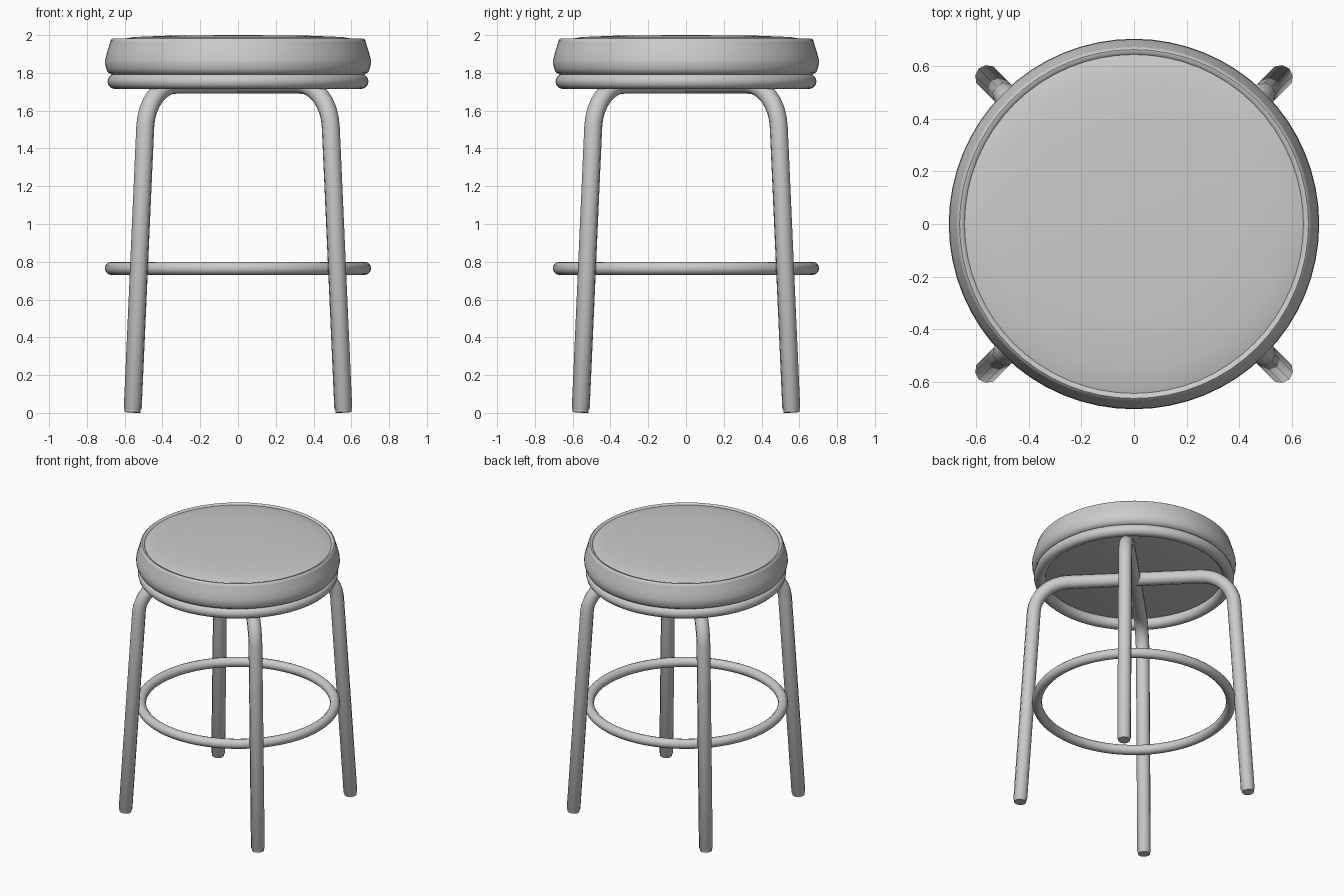
import bpy, bmesh
from math import sin, cos, pi, radians, atan2
from mathutils import Vector, Matrix

if "Cube" in bpy.data.objects:
    bpy.data.objects.remove(bpy.data.objects["Cube"])


def finish(obj, angle=40):
    bpy.ops.object.select_all(action='DESELECT')
    bpy.context.view_layer.objects.active = obj
    obj.select_set(True)
    bpy.ops.object.shade_smooth_by_angle(angle=radians(angle))
    return obj


def add_mesh(name, bm, angle=40):
    bmesh.ops.remove_doubles(bm, verts=bm.verts, dist=1e-5)
    bmesh.ops.recalc_face_normals(bm, faces=bm.faces)
    mesh = bpy.data.meshes.new(name)
    bm.to_mesh(mesh)
    bm.free()
    obj = bpy.data.objects.new(name, mesh)
    bpy.context.collection.objects.link(obj)
    return finish(obj, angle)


def lathe(name, profile, steps=64):
    bm = bmesh.new()
    vs = [bm.verts.new((r, 0, z)) for r, z in profile]
    es = [bm.edges.new(p) for p in zip(vs, vs[1:])]
    bmesh.ops.spin(bm, geom=vs + es, cent=(0, 0, 0), axis=(0, 0, 1),
                   angle=2 * pi, steps=steps)
    return add_mesh(name, bm)


def torus(name, major, minor, z):
    bpy.ops.mesh.primitive_torus_add(major_radius=major, minor_radius=minor,
                                     major_segments=64, minor_segments=12,
                                     location=(0, 0, z))
    bpy.context.object.name = name
    return finish(bpy.context.object)


def tube(name, path, heading, sides=10):
    # Sweep a round section along (radius, z, tube radius) points in one upright plane
    bm = bmesh.new()
    rings = []
    for i, (r, z, rad) in enumerate(path):
        a, b = path[max(i - 1, 0)], path[min(i + 1, len(path) - 1)]
        t = atan2(b[1] - a[1], b[0] - a[0])
        ring = []
        for k in range(sides):
            q = 2 * pi * k / sides
            u, v = rad * cos(q), rad * sin(q)
            ring.append(bm.verts.new((r - u * sin(t), v, z + u * cos(t))))
        rings.append(ring)
    for p, q in zip(rings, rings[1:]):
        for k in range(sides):
            n = (k + 1) % sides
            bm.faces.new((p[k], p[n], q[n], q[k]))
    bm.faces.new(rings[0])
    bm.faces.new(rings[-1])
    bm.transform(Matrix.Rotation(heading, 4, 'Z'))
    return add_mesh(name, bm, 50)


# Padded seat with a raised welt around the top edge
lathe("seat_cushion", [
    (0, 2.0), (0.35, 1.998), (0.55, 1.99), (0.625, 1.978), (0.645, 1.972),
    (0.652, 1.98), (0.664, 1.982), (0.674, 1.974), (0.677, 1.962),
    (0.682, 1.945), (0.693, 1.91), (0.703, 1.87), (0.703, 1.845),
    (0.697, 1.82), (0.688, 1.803), (0.67, 1.792), (0.64, 1.785), (0, 1.785)])

# Metal ring under the seat, and foot ring
torus("seat_ring", 0.65, 0.041, 1.755)
torus("foot_ring", 0.67, 0.035, 0.765)

# Two bent tubes crossing under the seat, each making a pair of legs
R = 0.048
bend = [(0.46 + 0.235 * sin(a), 1.50 + 0.238 * cos(a), R)
        for a in (radians(86 * i / 8) for i in range(9))]
half = bend + [(0.788, 0.025, R), (0.789, 0.018, R * 0.88), (0.79, 0.003, R * 0.88)]
path = [(-r, z, rad) for r, z, rad in reversed(half)] + half
for name, angle in (("leg_pair_a", 45), ("leg_pair_b", 135)):
    tube(name, path, radians(angle))
